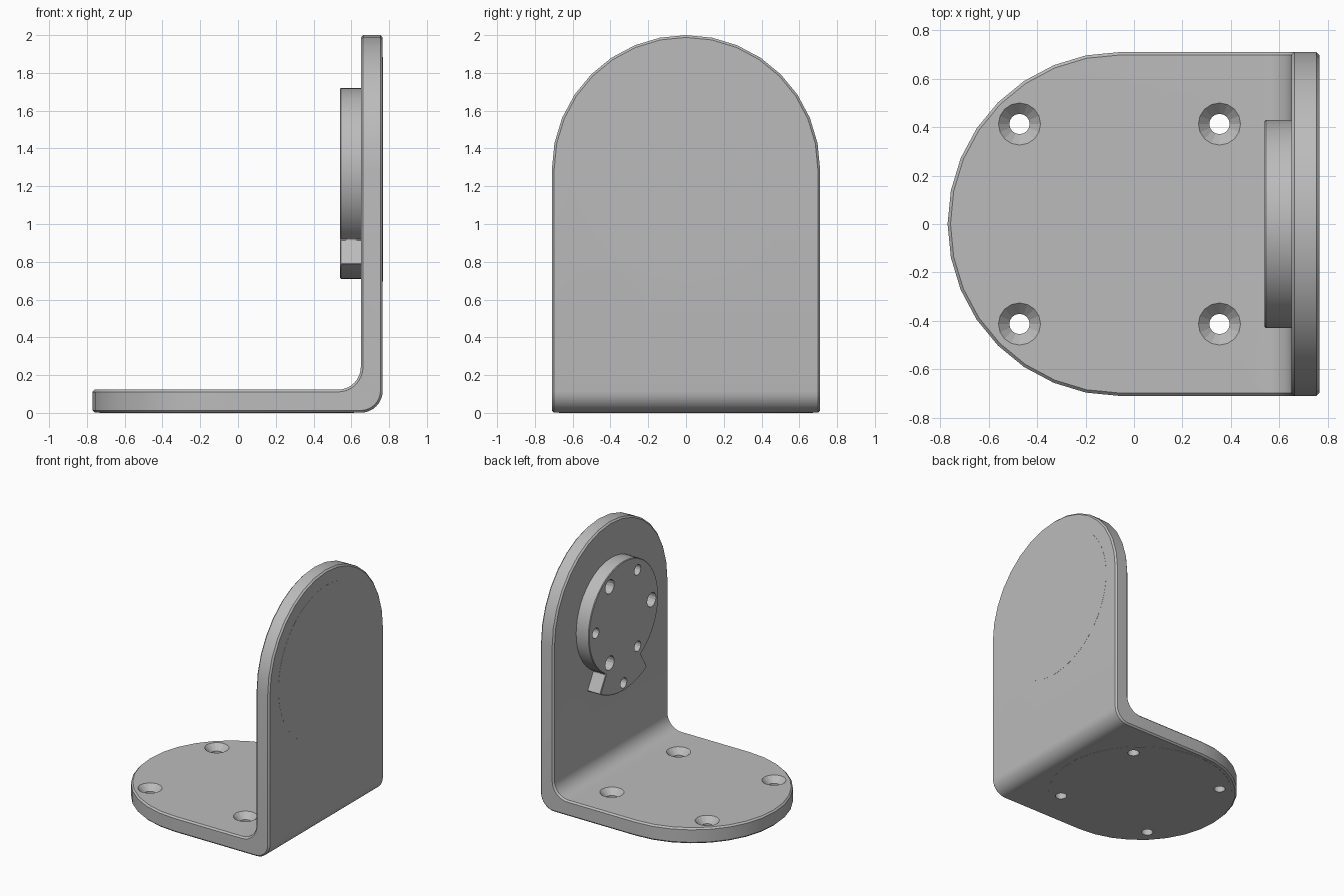
import bpy, bmesh
from math import sin, cos, pi, radians
from mathutils import Matrix, Vector

if "Cube" in bpy.data.objects:
    bpy.data.objects.remove(bpy.data.objects["Cube"])

W = 0.71                     # half width and arch radius
BASE_X, WALL_Z = -0.06, 1.29  # arch centres
BACK, FACE = 0.766, 0.65     # wall outer and inner planes
BOTTOM, TOP = 0.001, 0.123   # base lower and upper planes

metal = bpy.data.materials.new("grey_metal")
metal.use_nodes = True
GREY = (0.5, 0.5, 0.5, 1)
metal.diffuse_color = GREY
metal.node_tree.nodes["Principled BSDF"].inputs["Base Color"].default_value = GREY


def finish(name, bm):
    bmesh.ops.recalc_face_normals(bm, faces=bm.faces)
    mesh = bpy.data.meshes.new(name)
    bm.to_mesh(mesh)
    bm.free()
    mesh.materials.append(metal)
    ob = bpy.data.objects.new(name, mesh)
    bpy.context.collection.objects.link(ob)
    return ob


def smooth(ob):
    bpy.ops.object.select_all(action='DESELECT')
    ob.select_set(True)
    bpy.context.view_layer.objects.active = ob
    bpy.ops.object.shade_smooth_by_angle(angle=radians(30))


def bevel(ob, width):
    mod = ob.modifiers.new("edge_chamfer", 'BEVEL')
    mod.width, mod.segments = width, 1
    mod.limit_method, mod.angle_limit = 'ANGLE', radians(50)


def cut(ob, cutter):
    mod = ob.modifiers.new("holes", 'BOOLEAN')
    mod.operation, mod.solver, mod.object = 'DIFFERENCE', 'EXACT', cutter
    cutter.hide_render = True
    cutter.hide_set(True)


def add_prism(bm, outline, x0, x1):
    """Extrude a (y, z) outline along x."""
    face = bm.faces.new([bm.verts.new((x0, y, z)) for y, z in outline])
    moved = bmesh.ops.extrude_face_region(bm, geom=[face])["geom"]
    bmesh.ops.translate(bm, vec=(x1 - x0, 0, 0),
                        verts=[v for v in moved if isinstance(v, bmesh.types.BMVert)])


def add_lathe(bm, profile, centre, sides):
    """Closed solid of rings (radius, z) around a vertical axis."""
    rings = [[bm.verts.new(Vector(centre) + Vector((r * cos(2 * pi * i / sides),
              r * sin(2 * pi * i / sides), z))) for i in range(sides)] for r, z in profile]
    for a, b in zip(rings, rings[1:]):
        for i in range(sides):
            j = (i + 1) % sides
            bm.faces.new((a[i], a[j], b[j], b[i]))
    bm.faces.new(rings[0])
    bm.faces.new(rings[-1])


def circle(y, z, r, n):
    return [(y + r * cos(2 * pi * i / n), z + r * sin(2 * pi * i / n)) for i in range(n)]


# Bent plate: stations along the L, each with outer point, inner point, half width
stations = []
quarter = [i * pi / 32 * 2 for i in range(9)]
for a in quarter:
    x = BASE_X - W * cos(a)
    stations.append(((x, BOTTOM), (x, TOP), W * sin(a)))
for a in quarter:
    outer = (0.65 + (BACK - 0.65) * sin(a), 0.117 - (0.117 - BOTTOM) * cos(a))
    inner = (0.53 + (FACE - 0.53) * sin(a), 0.243 - (0.243 - TOP) * cos(a))
    stations.append((outer, inner, W))
for a in quarter:
    z = WALL_Z + W * sin(a)
    stations.append(((BACK, z), (FACE, z), W * cos(a)))

bm = bmesh.new()
rows = [[bm.verts.new((p[0], s * w, p[1])) for p, s in ((o, -1), (o, 1), (i, 1), (i, -1))]
        for o, i, w in stations]
for a, b in zip(rows, rows[1:]):
    for k in range(4):
        m = (k + 1) % 4
        bm.faces.new((a[k], a[m], b[m], b[k]))
bmesh.ops.remove_doubles(bm, verts=bm.verts, dist=0.0005)
bmesh.ops.dissolve_limit(bm, angle_limit=radians(0.5), verts=bm.verts, edges=bm.edges)
bracket = finish("bent_bracket", bm)
bevel(bracket, 0.012)

# Thin round pads under the base and on the back of the wall
bm = bmesh.new()
add_lathe(bm, [(0.673, 0), (0.673, 0.004)], (BASE_X, 0, 0), 64)
base_pad = finish("base_pad", bm)
bm = bmesh.new()
add_prism(bm, circle(0, WALL_Z, 0.595, 64), BACK - 0.003, BACK + 0.001)
wall_pad = finish("wall_pad", bm)

# Countersunk screw holes in the base
bm = bmesh.new()
for sx in (-1, 1):
    for sy in (-1, 1):
        add_lathe(bm, [(0.042, -0.05), (0.042, 0.078), (0.112, 0.148)],
                  (BASE_X + sx * 0.413, sy * 0.413, 0), 16)
screw_cutter = finish("screw_hole_cutter", bm)
cut(bracket, screw_cutter)
cut(base_pad, screw_cutter)

# Round boss with a wider tab at its lower side
outline = []
for i in range(41):          # main rim, 300 degrees
    a = radians(-60 + 300 * i / 40)
    outline.append((0.43 * cos(a), WALL_Z + 0.43 * sin(a)))
for i in range(13):          # tab rim, 60 degrees
    a = radians(240 + 60 * i / 12)
    outline.append((0.58 * cos(a), WALL_Z + 0.58 * sin(a)))
bm = bmesh.new()
add_prism(bm, outline, 0.54, FACE + 0.01)
boss = finish("mounting_boss", bm)
bevel(boss, 0.005)

# Six holes of alternating size, and one in the tab
bm = bmesh.new()
for i in range(6):
    a = i * pi / 3
    add_prism(bm, circle(0.345 * cos(a), WALL_Z + 0.345 * sin(a),
                         0.055 if i % 2 else 0.04, 16), 0.5, 0.7)
add_prism(bm, circle(0, WALL_Z - 0.52, 0.04, 16), 0.5, 0.7)
cut(boss, finish("boss_hole_cutter", bm))

for part in (bracket, base_pad, wall_pad, boss):
    smooth(part)
